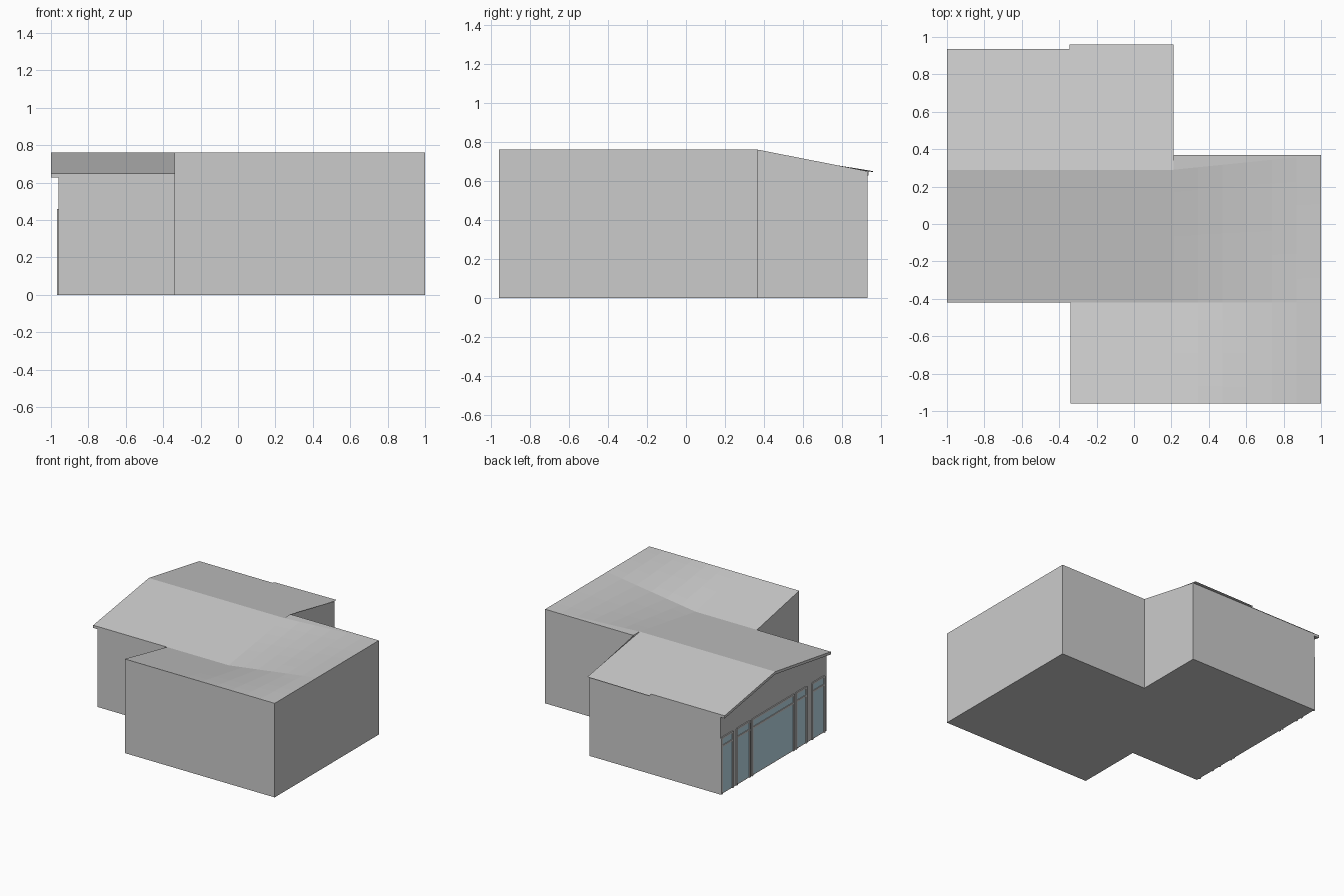
import bpy, bmesh

if "Cube" in bpy.data.objects:
    bpy.data.objects.remove(bpy.data.objects["Cube"])

TOP, EAVE = 0.76, 0.65
RIDGE_Y, VALLEY_Y = 0.29, -0.42


def make(name, verts, faces, mat=None):
    mesh = bpy.data.meshes.new(name)
    mesh.from_pydata(verts, [], faces)
    bm = bmesh.new()
    bm.from_mesh(mesh)
    bmesh.ops.recalc_face_normals(bm, faces=bm.faces)
    bm.to_mesh(mesh)
    bm.free()
    obj = bpy.data.objects.new(name, mesh)
    bpy.context.collection.objects.link(obj)
    if mat:
        mesh.materials.append(mat)
    return obj


def patch(name, a, b, c, d, n=1):
    """Ruled sheet between four corners, split n by n."""
    verts = []
    for i in range(n + 1):
        for j in range(n + 1):
            u, v = i / n, j / n
            verts.append([(1 - u) * (1 - v) * p + u * (1 - v) * q + u * v * r + (1 - u) * v * s
                          for p, q, r, s in zip(a, b, c, d)])
    w = n + 1
    faces = [(i * w + j, (i + 1) * w + j, (i + 1) * w + j + 1, i * w + j + 1)
             for i in range(n) for j in range(n)]
    obj = make(name, verts, faces)
    # sheets face upward
    if obj.data.polygons[0].normal.z < 0:
        obj.data.flip_normals()
    return obj


def box(name, lo, hi, mat=None):
    verts = [(x, y, z) for x in (lo[0], hi[0]) for y in (lo[1], hi[1]) for z in (lo[2], hi[2])]
    faces = [(0, 1, 3, 2), (4, 6, 7, 5), (0, 4, 5, 1), (2, 3, 7, 6), (0, 2, 6, 4), (1, 5, 7, 3)]
    return make(name, verts, faces, mat)


# Outer walls and floor: plan corners with the wall height at each
plan = [(-0.96, VALLEY_Y, EAVE), (-0.34, VALLEY_Y, EAVE), (-0.34, -0.96, TOP), (1, -0.96, TOP),
        (1, 0.37, TOP), (0.21, 0.37, TOP), (0.21, 0.93, EAVE), (-0.96, 0.93, EAVE),
        (-0.96, RIDGE_Y, TOP)]
n = len(plan)
verts = [(x, y, 0) for x, y, z in plan] + list(plan)
faces = [(i, (i + 1) % n, n + (i + 1) % n, n + i) for i in range(n)]
make("walls", verts, faces + [tuple(reversed(range(n)))])

# Rear wing roof, two slopes from the ridge
patch("wing_roof_front", (-1, VALLEY_Y, EAVE), (0.21, VALLEY_Y, EAVE),
      (0.21, RIDGE_Y, TOP), (-1, RIDGE_Y, TOP))
patch("wing_roof_back", (-1, RIDGE_Y, TOP), (0.21, RIDGE_Y, TOP),
      (0.21, 0.935, EAVE), (-1, 0.935, EAVE))
patch("back_eave_sheet", (-0.345, RIDGE_Y, TOP), (0.21, RIDGE_Y, TOP),
      (0.21, 0.96, 0.65), (-0.345, 0.96, 0.645))

# Front block roof, falling to a valley that rises to the right wall
patch("front_roof_left", (-0.34, -0.96, TOP), (0.21, -0.96, TOP),
      (0.21, VALLEY_Y, EAVE), (-0.34, VALLEY_Y, EAVE))
patch("front_roof_right", (0.21, -0.96, TOP), (1, -0.96, TOP),
      (1, VALLEY_Y, TOP), (0.21, VALLEY_Y, EAVE), 6)
patch("middle_roof_right", (0.21, VALLEY_Y, EAVE), (1, VALLEY_Y, TOP),
      (1, 0.37, TOP), (0.21, RIDGE_Y, TOP), 6)
make("roof_corner", [(0.21, RIDGE_Y, TOP), (1, 0.37, TOP), (0.21, 0.37, TOP)], [(0, 1, 2)])

# Gable overhang with a thick edge
edge = [(VALLEY_Y, EAVE), (RIDGE_Y, TOP), (0.935, EAVE)]
ring = edge + [(y, z - 0.022) for y, z in reversed(edge)]
verts = [(x, y, z) for x in (-1, -0.955) for y, z in ring]
faces = [(0, 1, 4, 5), (1, 2, 3, 4), (6, 11, 10, 7), (7, 10, 9, 8)]
faces += [(i, (i + 1) % 6, 6 + (i + 1) % 6, 6 + i) for i in range(6)]
make("gable_overhang", verts, faces)

# Glazed gable wall
glass = bpy.data.materials.new("glass")
glass.diffuse_color = (0.5, 0.7, 0.8, 1)
glass.use_nodes = True
glass.node_tree.nodes["Principled BSDF"].inputs["Base Color"].default_value = glass.diffuse_color
panes = [(-0.39, -0.24), (-0.16, -0.03), (0.0, 0.53), (0.56, 0.725), (0.78, 0.92)]
for i, (y0, y1) in enumerate(panes):
    box(f"window_pane_{i}", (-0.963, y0, 0.01), (-0.958, y1, 0.45), glass)
    box(f"transom_bar_{i}", (-0.968, y0, 0.38), (-0.958, y1, 0.395))
    for side, y in (("a", y0), ("b", y1)):
        box(f"window_post_{i}{side}", (-0.968, y - 0.008, 0), (-0.958, y + 0.008, 0.455))
    box(f"window_head_{i}", (-0.968, y0, 0.445), (-0.958, y1, 0.46))
